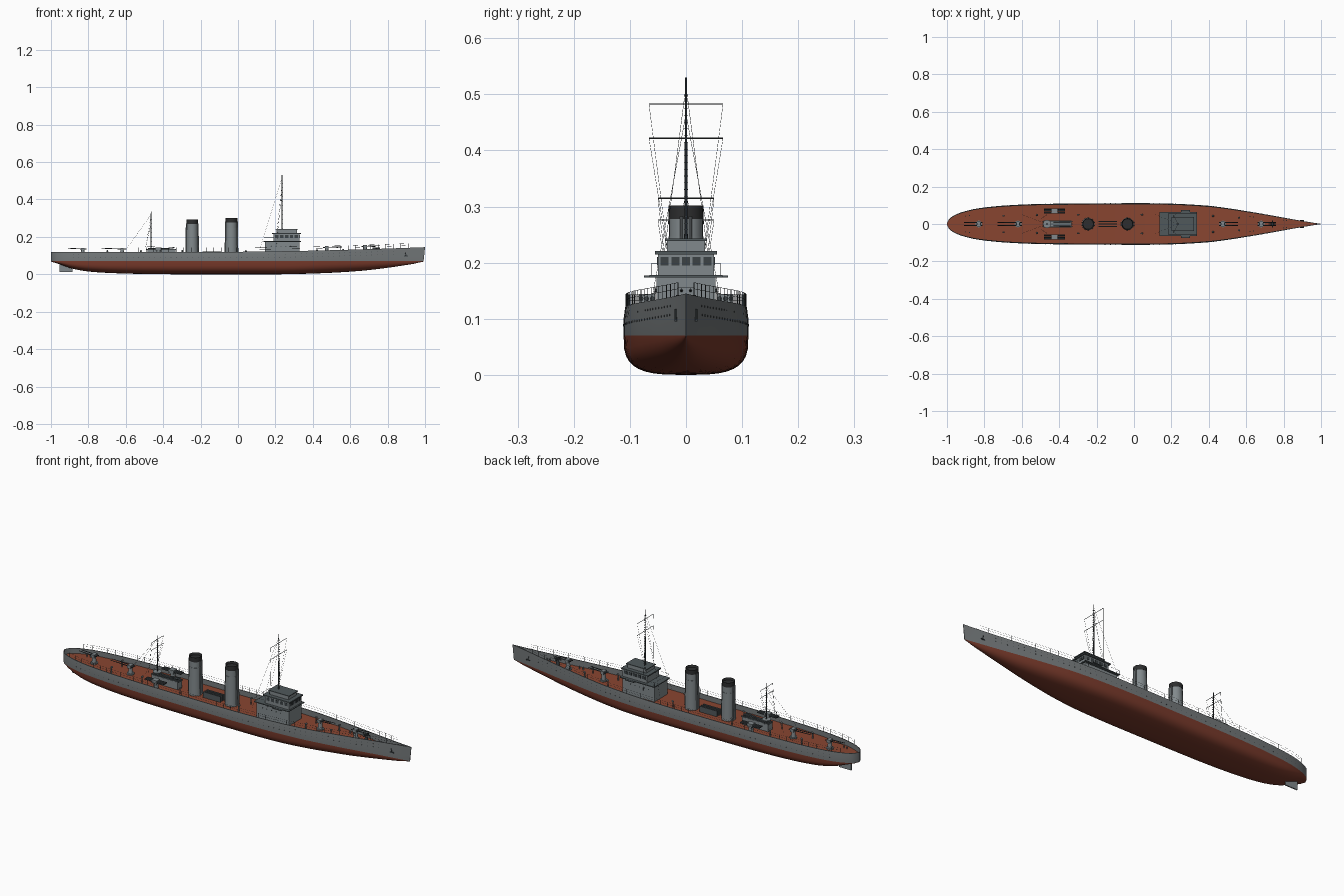
import bpy, bmesh, math
from mathutils import Vector, Matrix

if "Cube" in bpy.data.objects:
    bpy.data.objects.remove(bpy.data.objects["Cube"])

def mat(name, c):
    m = bpy.data.materials.new(name)
    m.diffuse_color = (*c, 1)
    m.use_nodes = True
    m.node_tree.nodes["Principled BSDF"].inputs["Base Color"].default_value = m.diffuse_color
    return m

GREY = mat("hull grey", (0.175, 0.19, 0.195))
UPPER = mat("upperworks grey", (0.22, 0.25, 0.262))
RED = mat("underwater red", (0.19, 0.042, 0.024))
DECK = mat("deck red brown", (0.25, 0.06, 0.03))
DARK = mat("dark grey", (0.045, 0.055, 0.06))
BLACK = mat("funnel black", (0.026, 0.027, 0.028))
ROOF = mat("roof grey", (0.08, 0.098, 0.105))

def finish(name, bm, *mats, smooth=False):
    me = bpy.data.meshes.new(name)
    bm.to_mesh(me)
    bm.free()
    ob = bpy.data.objects.new(name, me)
    bpy.context.collection.objects.link(ob)
    for m in mats:
        me.materials.append(m)
    if smooth:
        bpy.context.view_layer.objects.active = ob
        ob.select_set(True)
        bpy.ops.object.shade_smooth_by_angle(angle=math.radians(35))
        ob.select_set(False)
    return ob

def tube(bm, a, b, r, r2=None, n=8):
    a, b = Vector(a), Vector(b)
    d = b - a
    M = Matrix.Translation((a + b) / 2) @ d.to_track_quat('Z', 'Y').to_matrix().to_4x4()
    bmesh.ops.create_cone(bm, cap_ends=True, segments=n, radius1=r,
                          radius2=r if r2 is None else r2, depth=d.length, matrix=M)

def box(bm, x0, x1, y0, y1, z0, z1):
    M = Matrix.Translation(((x0+x1)/2, (y0+y1)/2, (z0+z1)/2)) @ Matrix.Diagonal((x1-x0, y1-y0, z1-z0, 1))
    bmesh.ops.create_cube(bm, size=1, matrix=M)

def curve(pts, x):
    # smooth interpolation through a few (x, value) points
    n = len(pts)
    slope = lambda i: (pts[min(i+1, n-1)][1]-pts[max(i-1, 0)][1]) / (pts[min(i+1, n-1)][0]-pts[max(i-1, 0)][0])
    i = max(j for j in range(n-1) if pts[j][0] <= x + 1e-9)
    (xa, a), (xb, b) = pts[i], pts[i+1]
    h = xb - xa
    t = (x - xa) / h
    return ((2*t**3-3*t*t+1)*a + (t**3-2*t*t+t)*h*slope(i) + (3*t*t-2*t**3)*b + (t**3-t*t)*h*slope(i+1))

BEAM = [(-1, .004), (-.99, .024), (-.97, .041), (-.93, .06), (-.85, .081), (-.7, .098), (-.5, .107), (-.2, .11),
        (.15, .11), (.4, .097), (.6, .069), (.8, .034), (.92, .013), (1, .001)]
KEEL = [(-1, .068), (-.95, .053), (-.9, .034), (-.8, .015), (-.6, .004), (-.3, 0), (.2, 0), (.45, .006),
        (.65, .018), (.8, .035), (.95, .058), (1, .068)]
WL = .07
beam = lambda x: curve(BEAM, x)
sheer = lambda x: .12 + .025 * max(0, (x + .1) / 1.1) ** 1.7
deck = lambda x: .093 + .6 * (sheer(x) - .12)

# Hull: lofted sections, red below the waterline, grey bulwarks above
xs = sorted([-1, -.996, -.99, -.98, -.97, -.95, -.93, .98, 1] + [-.9 + i*.04 for i in range(47)])
bm = bmesh.new()
rings, N = [], 9
for x in xs:
    b, k = beam(x), max(0, curve(KEEL, x))
    p = .62 + .3 * min(1, max(0, (x - .3) / .5))
    half = [(b*math.sin(a)**p, WL - (WL-k)*max(0, math.cos(a))**p) for a in (i*math.pi/2/N for i in range(N+1))]
    inner = max(.0003, b*.97 - .003)
    half += [(b, .1), (b*.975, sheer(x)), (inner, sheer(x)), (inner, deck(x))]
    sec = [(-y, z) for y, z in reversed(half[1:])] + half
    rings.append([bm.verts.new((x - (.015*(1 - z/.145) if x > .95 else 0), y, z)) for y, z in sec])
for r, s in zip(rings, rings[1:]):
    for i in range(len(r)-1):
        f = bm.faces.new((r[i], s[i], s[i+1], r[i+1]))
        f.material_index = 1 if f.calc_center_median().z < WL - 1e-4 else 0
bm.faces.new(rings[0])
bm.faces.new(rings[-1][::-1])
bmesh.ops.recalc_face_normals(bm, faces=bm.faces)
finish("hull", bm, GREY, RED, smooth=True)

# Deck
bm = bmesh.new()
rows = [[bm.verts.new((x, s*max(.0003, beam(x)*.97-.003), deck(x))) for s in (-1, 1)] for x in xs]
for r, s in zip(rows, rows[1:]):
    bm.faces.new((r[0], s[0], s[1], r[1]))
finish("deck", bm, DECK)

# Portholes and anchors
bm = bmesh.new()
for s in (-1, 1):
    for i in range(60):
        x = -.88 + i*.029
        for dz in (.016, .032):
            y = beam(x) * (.985 if dz < .02 else 1)
            tube(bm, (x, s*(y-.002), sheer(x)-dz), (x, s*(y+.0007), sheer(x)-dz), .0018)
    y = beam(.895)
    tube(bm, (.9, s*(y+.001), .097), (.895, s*(y+.001), .117), .002)
    box(bm, .888, .91, s*(y+.001)-.002, s*(y+.001)+.002, .095, .1)
finish("portholes_and_anchors", bm, DARK)

# Rudder
bm = bmesh.new()
box(bm, -.955, -.885, -.003, .003, .012, .07)
finish("rudder", bm, UPPER)

# Railings on both sides
bm = bmesh.new()
for s in (-1, 1):
    pts = [(-.93 + i*.04, s*beam(-.93 + i*.04)*.965, sheer(-.93 + i*.04)) for i in range(47)]
    for i, p in enumerate(pts):
        tube(bm, p, (p[0], p[1], p[2]+.023), .0007, n=4)
        if i:
            for h in (.012, .023):
                q = pts[i-1]
                tube(bm, (q[0], q[1], q[2]+h), (p[0], p[1], p[2]+h), .0004, n=4)
finish("railings", bm, DARK)

# Bridge structure
bm = bmesh.new()
box(bm, .145, .33, -.053, .053, .09, .175)
box(bm, .19, .33, -.05, .05, .175, .216)
box(bm, .205, .315, -.034, .034, .22, .24)
finish("bridge_house", bm, UPPER)
bm = bmesh.new()
box(bm, .137, .337, -.065, .065, .174, .178)
box(bm, .25, .3, -.075, .075, .174, .177)
box(bm, .182, .337, -.055, .055, .215, .221)
box(bm, .2, .32, -.037, .037, .239, .243)
finish("bridge_roofs", bm, ROOF)
bm = bmesh.new()
for i in range(5):
    y = -.038 + i*.019
    box(bm, .329, .332, y-.007, y+.007, .195, .21)
for s in (-1, 1):
    for i in range(5):
        x = .208 + i*.026
        box(bm, x-.009, x+.009, s*.0505-.001, s*.0505+.001, .195, .21)
        tube(bm, (x-.03, s*.052, .15), (x-.03, s*.054, .15), .003)
    tube(bm, (.139, s*.062, .178), (.139, s*.062, .198), .0008, n=4)
    tube(bm, (.139, s*.062, .198), (.19, s*.062, .198), .0006, n=4)
tube(bm, (.139, -.062, .198), (.139, .062, .198), .0006, n=4)
finish("bridge_windows_and_rail", bm, DARK)

# Funnels with black tops and steam pipes
for name, x, top in (("fore_funnel", -.035, .302), ("aft_funnel", -.245, .292)):
    bm = bmesh.new()
    tube(bm, (x, 0, .09), (x, 0, top-.055), .034, .031, 24)
    tube(bm, (x, 0, top-.055), (x, 0, top-.023), .03, n=24)
    for s in (-1, 1):
        tube(bm, (x+.034, s*.008, .1), (x+.031, s*.008, top-.02), .003)
        tube(bm, (x-.034, s*.008, .1), (x-.031, s*.008, top-.02), .003)
    finish(name, bm, UPPER, smooth=True)
    bm = bmesh.new()
    tube(bm, (x, 0, top-.024), (x, 0, top), .031, n=24)
    cap = max(bm.faces, key=lambda f: f.calc_center_median().z)
    bmesh.ops.inset_region(bm, faces=[cap], thickness=.003)
    bmesh.ops.translate(bm, verts=cap.verts, vec=(0, 0, -.012))
    finish(name + "_top", bm, BLACK, smooth=True)

# Masts with yards, rungs and rigging
def mast(name, x, top, yards, aft, r):
    bm = bmesh.new()
    tube(bm, (x, 0, .09), (x, 0, top), r, r*.4)
    for z, w in yards:
        tube(bm, (x, -w, z), (x, w, z), .0011, n=6)
    z = .15
    while z < top - .02:
        box(bm, x-.001, x+.005, -.004, .004, z, z+.001)
        z += .012
    finish(name, bm, DARK)
    bm = bmesh.new()
    zt = top - .015
    for s in (-1, 1):
        tube(bm, (x, 0, zt), (aft, s*.05, .13), .0004, n=4)
        tube(bm, (x, 0, zt - .05), (x-.03, s*.06, .14), .0004, n=4)
        for z, w in yards:
            tube(bm, (x, s*w, z), (x-.03, s*.03, .2 if top > .4 else .14), .0004, n=4)
    finish(name + "_rigging", bm, DARK)

mast("foremast", .235, .53, [(.483, .066), (.422, .066)], .115, .004)
mast("mainmast", -.465, .335, [(.315, .05), (.276, .05)], -.6, .0035)

# Deck guns: pedestal, small shield, twin barrels
def gun(name, x, d, length):
    z = sheer(x) - .02
    bm = bmesh.new()
    tube(bm, (x, 0, deck(x)), (x, 0, z+.03), .012, .009, 12)
    tube(bm, (x, 0, deck(x)), (x, 0, deck(x)+.006), .018, n=16)
    box(bm, x-.009, x+.009, -.014, .014, z+.026, z+.042)
    finish(name + "_mount", bm, UPPER)
    bm = bmesh.new()
    for s in (-1, 1):
        tube(bm, (x-d*.02, s*.008, z+.035), (x+d*length, s*.008, z+.039), .0028, .0015)
    finish(name + "_barrels", bm, DARK)

gun("aft_gun_inner", -.62, -1, .11)
gun("aft_gun_outer", -.83, -1, .08)
gun("bow_gun_inner", .475, 1, .08)
gun("bow_gun_outer", .68, 1, .08)

# Torpedo tubes beside the mainmast
for s, side in ((-1, "right"), (1, "left")):
    bm = bmesh.new()
    tube(bm, (-.425, s*.07, .09), (-.425, s*.07, .134), .012, n=12)
    box(bm, -.44, -.41, s*.07-.014, s*.07+.014, .126, .144)
    finish("torpedo_mount_" + side, bm, UPPER)
    bm = bmesh.new()
    for dy in (-.01, 0, .01):
        tube(bm, (-.48, s*.07+dy, .136), (-.37, s*.07+dy, .136), .0042)
    finish("torpedo_tubes_" + side, bm, DARK)

# Aft deckhouse, skylights and platform
bm = bmesh.new()
box(bm, -.485, -.335, -.018, .018, .09, .132)
tube(bm, (-.465, 0, .145), (-.465, 0, .149), .022, n=16)
finish("aft_deckhouse", bm, UPPER)
bm = bmesh.new()
for y in (-.014, 0, .014):
    box(bm, -.49, -.33, y-.003, y+.003, .131, .136)
    box(bm, -.19, -.09, y-.003, y+.003, .09, .122)
for s in (-1, 1):
    tube(bm, (-.44, s*.012, .13), (-.34, s*.012, .143), .003)
finish("skylights_and_booms", bm, ROOF)

# Ventilators, bollards and capstan
bm = bmesh.new()
for x in (-.7, -.52, -.3, .04, .42, .56):
    for s in (-1, 1):
        y, z = s*beam(x)*.45, deck(x)
        tube(bm, (x, y, z), (x, y, z+.03), .003)
        tube(bm, (x-.003, y, z+.03), (x+.006, y, z+.033), .004, .005)
for x in (-.9, -.88, .62, .64, .8, .815):
    for s in (-1, 1):
        tube(bm, (x, s*beam(x)*.6, deck(x)), (x, s*beam(x)*.6, deck(x)+.012), .003)
finish("ventilators_and_bollards", bm, UPPER)
bm = bmesh.new()
z = deck(.74)
tube(bm, (.74, 0, z), (.74, 0, z+.036), .009, .006, 12)
box(bm, .72, .76, -.002, .002, z+.034, z+.04)
box(bm, .737, .743, -.018, .018, z+.034, z+.04)
finish("capstan", bm, DARK)
